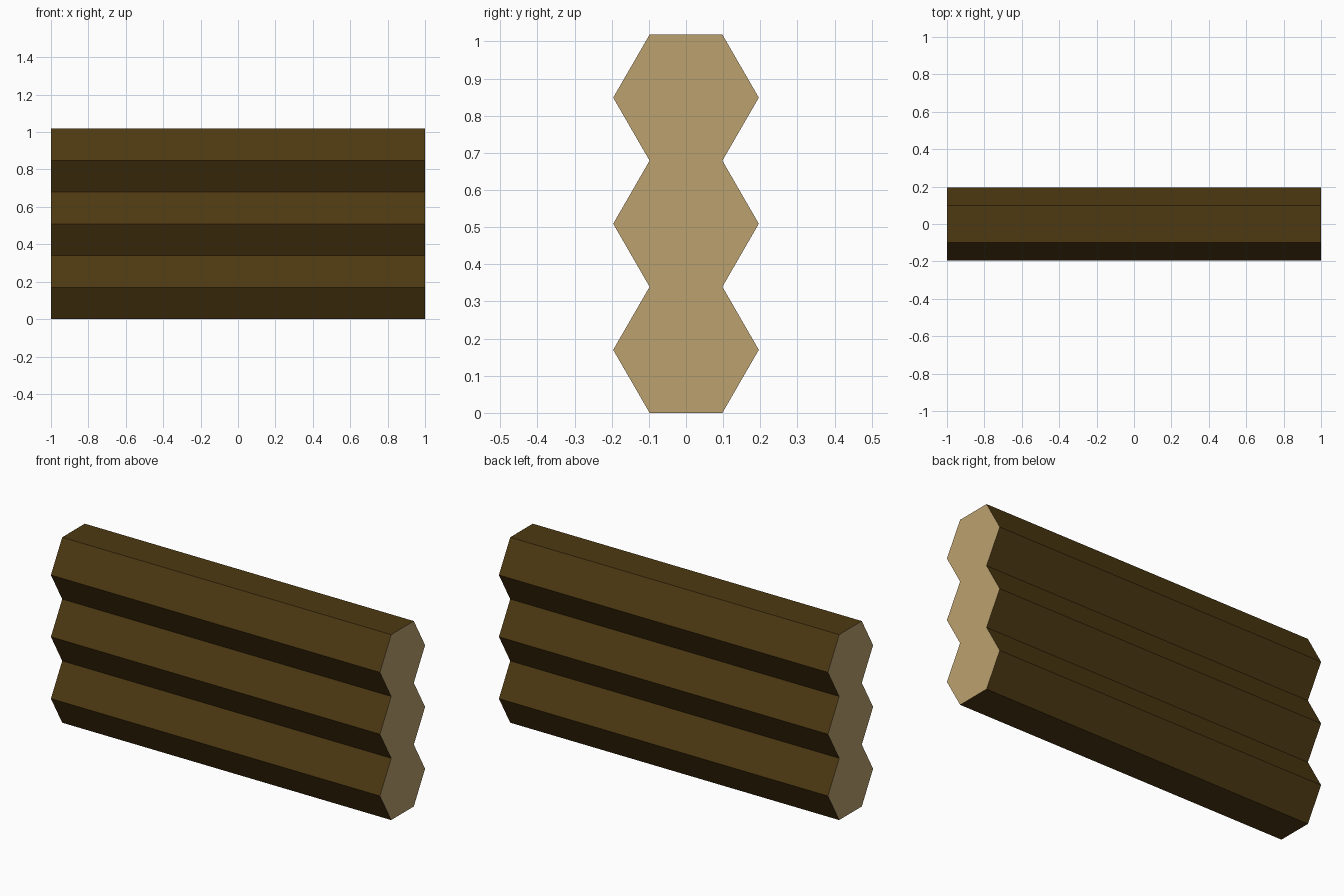
import bpy, bmesh, math

if "Cube" in bpy.data.objects:
    bpy.data.objects.remove(bpy.data.objects["Cube"])

R = 0.196                      # hexagon corner radius
H = R * math.sqrt(3)           # height of one log
HALF = 1.0                     # half length


def material(name, rgb):
    m = bpy.data.materials.new(name)
    m.diffuse_color = (*rgb, 1)
    m.use_nodes = True
    m.node_tree.nodes["Principled BSDF"].inputs["Base Color"].default_value = m.diffuse_color
    return m


bark = material("dark_bark", (0.075, 0.041, 0.006))
cut_wood = material("pale_cut_wood", (0.50, 0.357, 0.16))


def hex_log(name, z):
    """Six-sided log lying along x, corners pointing to front and back."""
    bm = bmesh.new()
    ring = [bm.verts.new((-HALF, R * math.cos(i * math.pi / 3),
                          z + R * math.sin(i * math.pi / 3))) for i in range(6)]
    end = bm.faces.new(ring)
    out = bmesh.ops.extrude_face_region(bm, geom=[end], use_keep_orig=True)
    new = [g for g in out["geom"] if isinstance(g, bmesh.types.BMVert)]
    bmesh.ops.translate(bm, verts=new, vec=(2 * HALF, 0, 0))
    bmesh.ops.recalc_face_normals(bm, faces=bm.faces)
    # sawn ends are pale, the long sides are bark
    for f in bm.faces:
        f.material_index = 1 if abs(f.normal.x) > 0.5 else 0
    mesh = bpy.data.meshes.new(name)
    bm.to_mesh(mesh)
    bm.free()
    mesh.materials.append(bark)
    mesh.materials.append(cut_wood)
    bpy.context.collection.objects.link(bpy.data.objects.new(name, mesh))


# stack of three logs
for i, name in enumerate(("bottom_log", "middle_log", "top_log")):
    hex_log(name, H * (i + 0.5))
